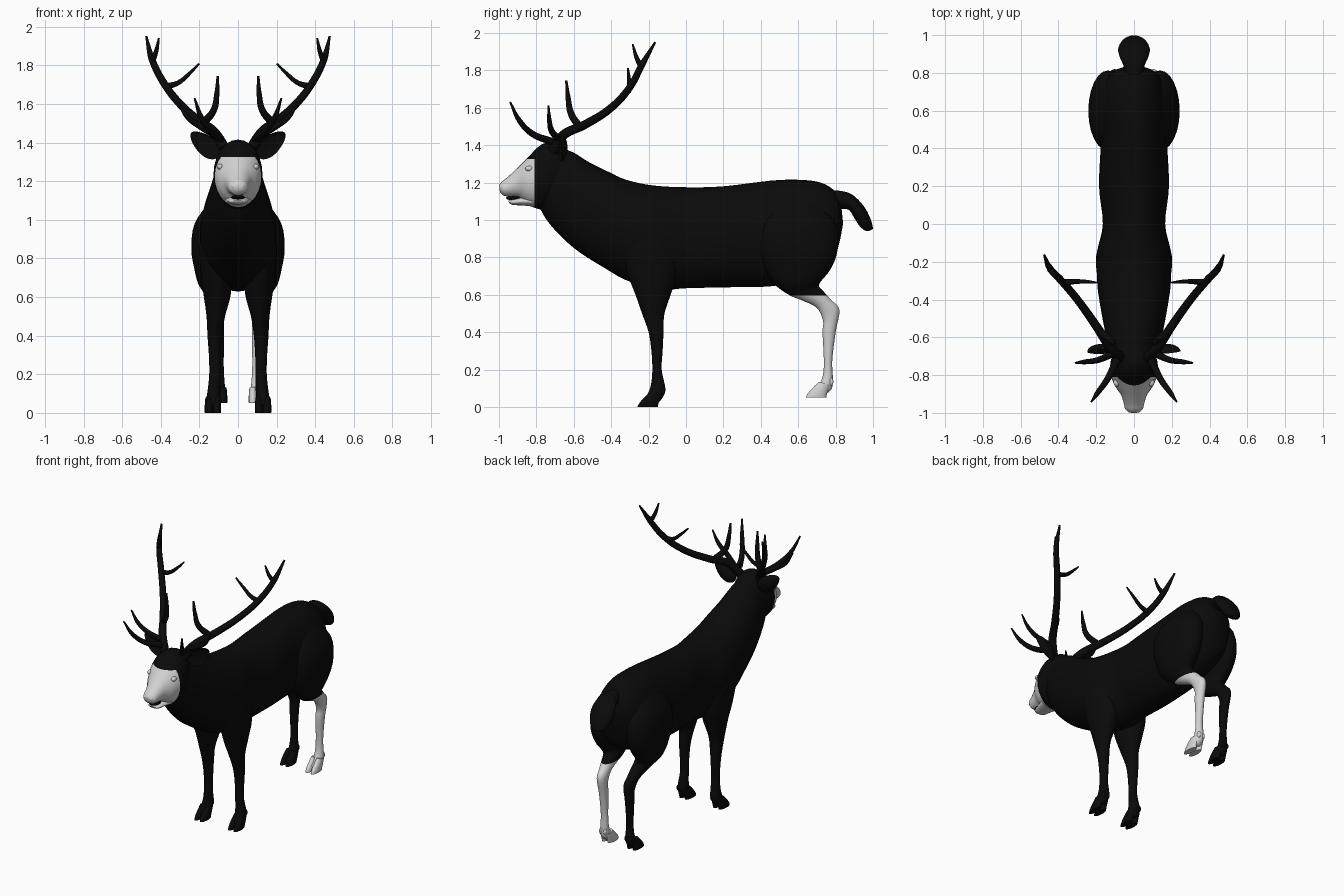
import bpy, bmesh, math
from mathutils import Vector, Matrix

cube = bpy.data.objects.get("Cube")
if cube:
    bpy.data.objects.remove(cube, do_unlink=True)


def material(name, value):
    m = bpy.data.materials.new(name)
    m.use_nodes = True
    col = (value, value, value, 1)
    m.diffuse_color = col
    m.node_tree.nodes["Principled BSDF"].inputs["Base Color"].default_value = col
    return m


BLACK = material("black coat", 0.003)
WHITE = material("pale coat", 0.65)
parts = []


def finish(name, bm, *mats):
    bmesh.ops.recalc_face_normals(bm, faces=bm.faces)
    me = bpy.data.meshes.new(name)
    bm.to_mesh(me)
    bm.free()
    for m in mats:
        me.materials.append(m)
    ob = bpy.data.objects.new(name, me)
    bpy.context.collection.objects.link(ob)
    parts.append(ob)
    return ob


def spline(p0, p1, p2, p3, t):
    return [0.5 * (2 * b + (c - a) * t + (2 * a - 5 * b + 4 * c - d) * t ** 2
                   + (3 * b - a - 3 * c + d) * t ** 3)
            for a, b, c, d in zip(p0, p1, p2, p3)]


def loft(sections, side=1, steps=4, sides=24):
    """Elliptical rings; a section is (y, z) of one edge, (y, z) of the other, centre x, half width."""
    n = len(sections)
    dense = []
    for i in range(n - 1):
        near = [sections[max(0, min(n - 1, i + k))] for k in (-1, 0, 1, 2)]
        dense += [spline(*near, s / steps) for s in range(steps)]
    dense.append(sections[-1])
    bm = bmesh.new()
    rings = []
    for y1, z1, y2, z2, x, w in dense:
        ring = []
        for k in range(sides):
            a = 2 * math.pi * k / sides
            c = math.cos(a) / 2
            ring.append(bm.verts.new((side * (x + w * math.sin(a)),
                                      (y1 + y2) / 2 + (y1 - y2) * c,
                                      (z1 + z2) / 2 + (z1 - z2) * c)))
        rings.append(ring)
    for r, q in zip(rings, rings[1:]):
        for k in range(sides):
            j = (k + 1) % sides
            bm.faces.new((r[k], r[j], q[j], q[k]))
    bm.faces.new(rings[0])
    bm.faces.new(rings[-1])
    return bm


def paint(bm, cuts, test):
    """Cut along planes, then mark the faces that pass the test as pale."""
    for co, no in cuts:
        bmesh.ops.bisect_plane(bm, geom=bm.verts[:] + bm.edges[:] + bm.faces[:],
                               plane_co=co, plane_no=no)
    for f in bm.faces:
        f.material_index = int(test(f.calc_center_median()))


def ball(name, loc, scale, mat, rot=Matrix()):
    bm = bmesh.new()
    bmesh.ops.create_uvsphere(bm, u_segments=20, v_segments=12, radius=1)
    bm.transform(Matrix.Translation(loc) @ rot @ Matrix.Diagonal((*scale, 1)))
    return finish(name, bm, mat)


# Torso and neck: back edge, belly edge, centre x, half width
finish("torso_and_neck", loft([
    (.83, 1.08, .84, .98, 0, .04), (.80, 1.15, .815, .86, 0, .11),
    (.72, 1.2, .77, .75, 0, .155), (.6, 1.215, .62, .68, 0, .18),
    (.45, 1.21, .45, .645, 0, .175), (.2, 1.18, .2, .64, 0, .185),
    (0, 1.175, 0, .635, 0, .165), (-.18, 1.185, -.12, .63, 0, .195),
    (-.32, 1.215, -.3, .67, 0, .195), (-.42, 1.26, -.43, .74, 0, .18),
    (-.52, 1.31, -.6, .85, 0, .155), (-.6, 1.36, -.73, .98, 0, .13),
    (-.66, 1.38, -.79, 1.08, 0, .11)], sides=32), BLACK)

# Head with a pale face
head = loft([
    (-.6, 1.35, -.66, 1.12, 0, .09), (-.69, 1.41, -.75, 1.06, 0, .122),
    (-.77, 1.405, -.81, 1.065, 0, .125), (-.85, 1.33, -.86, 1.09, 0, .102),
    (-.91, 1.27, -.895, 1.12, 0, .07), (-.955, 1.228, -.94, 1.125, 0, .055),
    (-.985, 1.205, -.975, 1.13, 0, .046), (-1, 1.185, -.995, 1.15, 0, .024)])
paint(head, [((0, -.81, 0), (0, 1, 0)), ((0, 0, 1.325), (0, 0, 1))],
      lambda c: c.y < -.81 and c.z < 1.325)
finish("head", head, BLACK, WHITE)
finish("lower_jaw", loft([
    (-.82, 1.13, -.82, 1.072, 0, .07), (-.88, 1.122, -.88, 1.078, 0, .055),
    (-.93, 1.11, -.925, 1.08, 0, .042), (-.95, 1.103, -.945, 1.09, 0, .02)]), WHITE)
ball("mouth_interior", (0, -.918, 1.117), (.036, .045, .012), BLACK)

# Tail
finish("tail", loft([
    (.77, 1.16, .79, 1.05, 0, .05), (.83, 1.155, .84, 1.06, 0, .055),
    (.89, 1.135, .875, 1.05, 0, .075), (.95, 1.075, .9, 1.01, 0, .084),
    (.985, 1.01, .93, .965, 0, .07), (.998, .965, .96, .942, 0, .045),
    (.998, .95, .98, .942, 0, .015)]), BLACK)

FRONT_LEG = [
    (-.32, .98, -.12, .98, .1, .05), (-.35, .88, -.06, .88, .115, .085),
    (-.315, .72, -.05, .72, .113, .08), (-.27, .6, -.075, .62, .108, .07),
    (-.235, .5, -.115, .5, .115, .048), (-.2, .4, -.12, .4, .12, .038),
    (-.185, .3, -.125, .3, .12, .031), (-.18, .2, -.13, .2, .12, .029),
    (-.187, .12, -.11, .1, .125, .033), (-.205, .07, -.12, .06, .13, .036),
    (-.22, .04, -.14, .03, .13, .03)]
HIND_LEG = [
    (.47, 1.08, .7, 1.1, .1, .05), (.4, .98, .8, .98, .13, .095),
    (.39, .86, .81, .84, .14, .102), (.42, .75, .775, .74, .14, .086),
    (.47, .66, .72, .67, .135, .07), (.55, .6, .712, .645, .12, .055),
    (.62, .57, .725, .63, .115, .046), (.7, .53, .775, .573, .108, .036),
    (.733, .46, .82, .52, .103, .031), (.73, .4, .8, .4, .1, .028),
    (.737, .25, .782, .25, .098, .024), (.732, .17, .785, .16, .098, .028),
    (.71, .12, .78, .1, .098, .033), (.675, .085, .75, .07, .098, .03)]
# Toe, relative to the toe's front bottom point
TOE = [(.07, .085, .13, .07, 0, .018), (.035, .05, .12, .04, 0, .021),
       (.01, .02, .112, .015, 0, .022), (0, 0, .11, 0, 0, .021)]


def hoof(name, side, x, y, z, mat):
    for label, off in (("inner", -.021), ("outer", .021)):
        finish(f"{name}_{label}_toe", loft(
            [(a + y, b + z, c + y, d + z, x + off, w) for a, b, c, d, _, w in TOE],
            side, sides=16), mat)
        ball(f"{name}_{label}_dewclaw", (side * (x + off * .8), y + .135, z + .085),
             (.011, .013, .022), mat)


def tube(name, points, side):
    """Tapered smooth rod through (x, y, z, radius) points."""
    cu = bpy.data.curves.new(name, "CURVE")
    cu.dimensions = "3D"
    cu.bevel_depth = 1
    cu.bevel_resolution = 3
    cu.resolution_u = 6
    cu.use_fill_caps = True
    sp = cu.splines.new("BEZIER")
    sp.bezier_points.add(len(points) - 1)
    for bp, (x, y, z, r) in zip(sp.bezier_points, points):
        bp.co = (side * x, y, z)
        bp.radius = r
        bp.handle_left_type = bp.handle_right_type = "AUTO"
    ob = bpy.data.objects.new(name, cu)
    bpy.context.collection.objects.link(ob)
    bpy.context.view_layer.update()
    me = bpy.data.meshes.new_from_object(ob.evaluated_get(bpy.context.evaluated_depsgraph_get()))
    bpy.data.objects.remove(ob)
    bm = bmesh.new()
    bm.from_mesh(me)
    bpy.data.meshes.remove(me)
    finish(name, bm, BLACK)


ANTLER = {
    "beam": [(.07, -.71, 1.37, .03), (.12, -.66, 1.45, .026), (.2, -.54, 1.51, .023),
             (.3, -.4, 1.6, .021), (.385, -.3, 1.71, .02), (.445, -.235, 1.83, .018),
             (.475, -.165, 1.95, .006)],
    "brow_tine": [(.09, -.72, 1.42, .02), (.14, -.82, 1.46, .017),
                  (.19, -.89, 1.53, .014), (.225, -.94, 1.63, .005)],
    "second_tine": [(.12, -.69, 1.44, .019), (.19, -.72, 1.48, .016),
                    (.26, -.73, 1.53, .013), (.31, -.735, 1.61, .005)],
    "middle_tine": [(.18, -.57, 1.5, .021), (.125, -.615, 1.57, .018),
                    (.11, -.63, 1.65, .014), (.105, -.64, 1.745, .006)],
    "inner_tine": [(.375, -.31, 1.69, .018), (.31, -.305, 1.71, .013),
                   (.255, -.305, 1.755, .01), (.2, -.31, 1.81, .005)],
    "fork_tine": [(.445, -.24, 1.82, .016), (.425, -.265, 1.87, .012), (.41, -.285, 1.94, .005)],
}

for side, label in ((1, "left"), (-1, "right")):
    # Legs; only the left hind leg is pale below the thigh
    finish(label + "_front_leg", loft(FRONT_LEG, side), BLACK)
    hoof(label + "_front", side, .13, -.26, 0, BLACK)
    hind = loft(HIND_LEG, side)
    if side > 0:
        paint(hind, [((0, 0, .595), (0, 0, 1))], lambda c: c.z < .595)
    finish(label + "_hind_leg", hind, BLACK, WHITE)
    hoof(label + "_hind", side, .098, .64, .05, WHITE if side > 0 else BLACK)

    # Cupped leaf-shaped ear
    turn = Matrix.Rotation(-side * math.radians(40), 4, "Y") @ Matrix.Rotation(side * .25, 4, "X")
    ear = bmesh.new()
    bmesh.ops.create_uvsphere(ear, u_segments=24, v_segments=16, radius=1)
    for v in ear.verts:
        if v.co.y < 0:
            v.co.y *= -.35
        v.co.z *= 1 - .25 * side * v.co.x
    ear.transform(Matrix.Translation((side * .17, -.675, 1.39)) @ turn
                  @ Matrix.Diagonal((.095, .04, .052, 1)))
    finish(label + "_ear", ear, BLACK)

    # Eye and nostril rim
    ball(label + "_eye", (side * .092, -.838, 1.275), (.016, .022, .015), WHITE)
    ball(label + "_nostril", (side * .024, -.984, 1.175), (.013, .014, .012), WHITE)

    # Antler
    for part, pts in ANTLER.items():
        tube(f"{label}_antler_{part}", pts, side)

# Smooth shading with sharp hoof edges
bpy.ops.object.select_all(action="DESELECT")
for ob in parts:
    ob.select_set(True)
bpy.context.view_layer.objects.active = parts[0]
bpy.ops.object.shade_smooth_by_angle(angle=math.radians(50))
